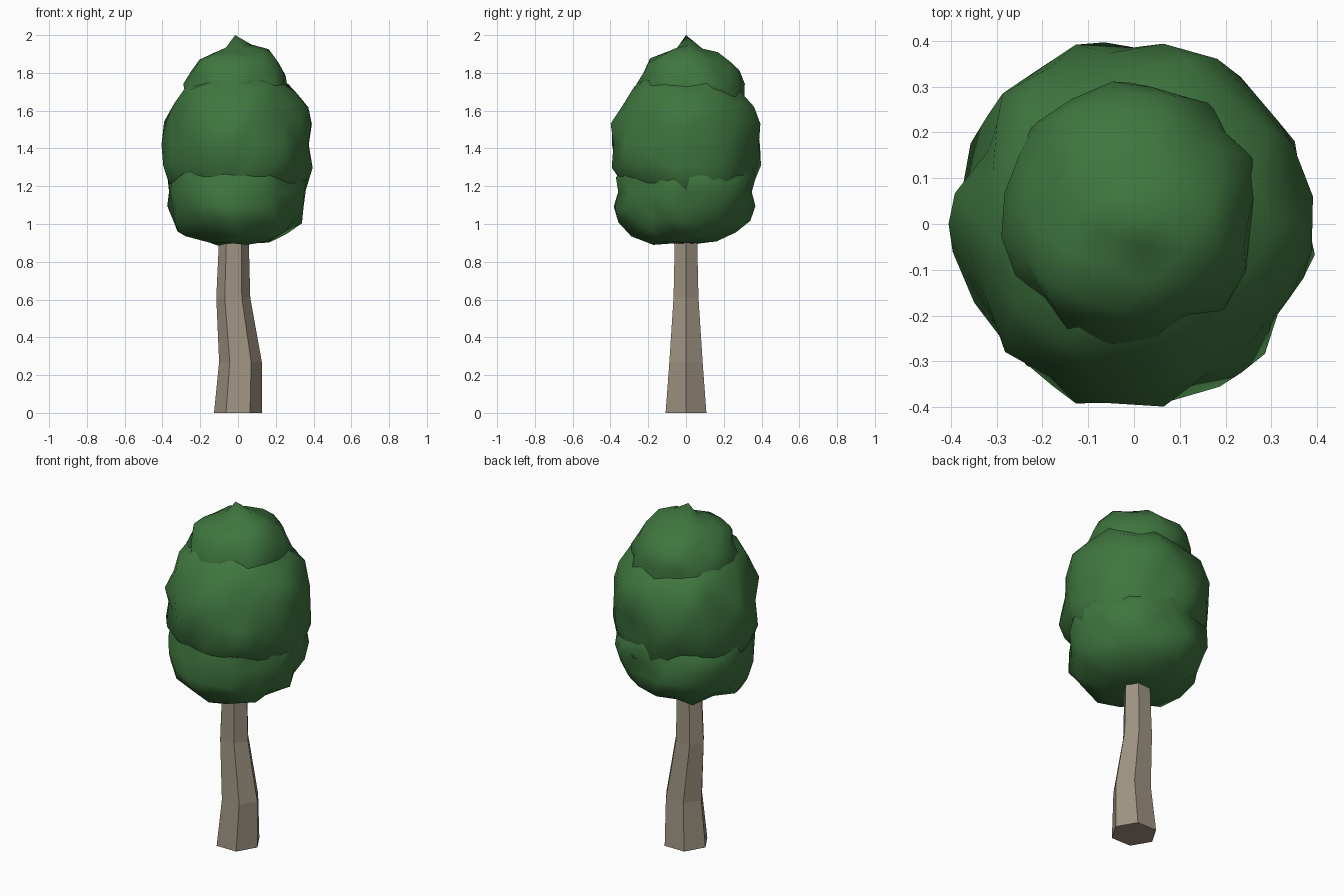
import bpy, bmesh, math, random

if "Cube" in bpy.data.objects:
    bpy.data.objects.remove(bpy.data.objects["Cube"])

random.seed(7)


def material(name, color):
    m = bpy.data.materials.new(name)
    m.diffuse_color = (*color, 1)
    m.use_nodes = True
    m.node_tree.nodes["Principled BSDF"].inputs["Base Color"].default_value = m.diffuse_color
    return m


def add_object(name, bm, mat, smooth):
    bmesh.ops.recalc_face_normals(bm, faces=bm.faces)
    for f in bm.faces:
        f.smooth = smooth
    mesh = bpy.data.meshes.new(name)
    bm.to_mesh(mesh)
    bm.free()
    mesh.materials.append(mat)
    obj = bpy.data.objects.new(name, mesh)
    bpy.context.collection.objects.link(obj)
    return obj


bark = material("bark", (0.34, 0.29, 0.22))
leaf = material("leaves", (0.05, 0.18, 0.05))

# Trunk: bent, tapering hexagonal column (z, x centre, x radius, y half width)
rings = [(0.0, 0.0, 0.127, 0.108), (0.27, 0.013, 0.113, 0.088),
         (0.61, -0.025, 0.09, 0.066), (1.1, -0.02, 0.072, 0.055)]
bm = bmesh.new()
loops = []
for z, cx, rx, hy in rings:
    loops.append([bm.verts.new((cx + rx * math.cos(i * math.pi / 3),
                                hy / 0.866 * math.sin(i * math.pi / 3), z))
                  for i in range(6)])
for a, b in zip(loops, loops[1:]):
    for i in range(6):
        j = (i + 1) % 6
        bm.faces.new((a[i], a[j], b[j], b[i]))
bm.faces.new(loops[0][::-1])
bm.faces.new(loops[-1])
add_object("trunk", bm, bark, False)


# Foliage: three overlapping lumpy, slightly boxy balls
def foliage(name, center, radius, height, power, peak=None):
    bm = bmesh.new()
    bmesh.ops.create_icosphere(bm, subdivisions=3, radius=1)
    top = max(bm.verts, key=lambda v: v.co.z)
    for v in bm.verts:
        d = v.co.normalized()
        h, up = math.hypot(d.x, d.y), abs(d.z)
        s = (h ** power + up ** power) ** (-1 / power) * random.uniform(0.92, 1.05)
        v.co = (center[0] + d.x * s * radius,
                center[1] + d.y * s * radius,
                center[2] + d.z * s * height)
        v.co.x = max(-0.405, min(0.405, v.co.x))
        v.co.y = max(-0.405, min(0.405, v.co.y))
        v.co.z = min(v.co.z, 1.95)
    if peak:
        top.co = peak
    add_object(name, bm, leaf, True)


foliage("foliage_lower", (-0.01, 0.0, 1.17), 0.375, 0.29, 2.5)
foliage("foliage_middle", (0.0, 0.0, 1.42), 0.395, 0.42, 2.2)
foliage("foliage_top", (-0.005, 0.02, 1.66), 0.285, 0.28, 2.6, (-0.015, 0.0, 2.0))
